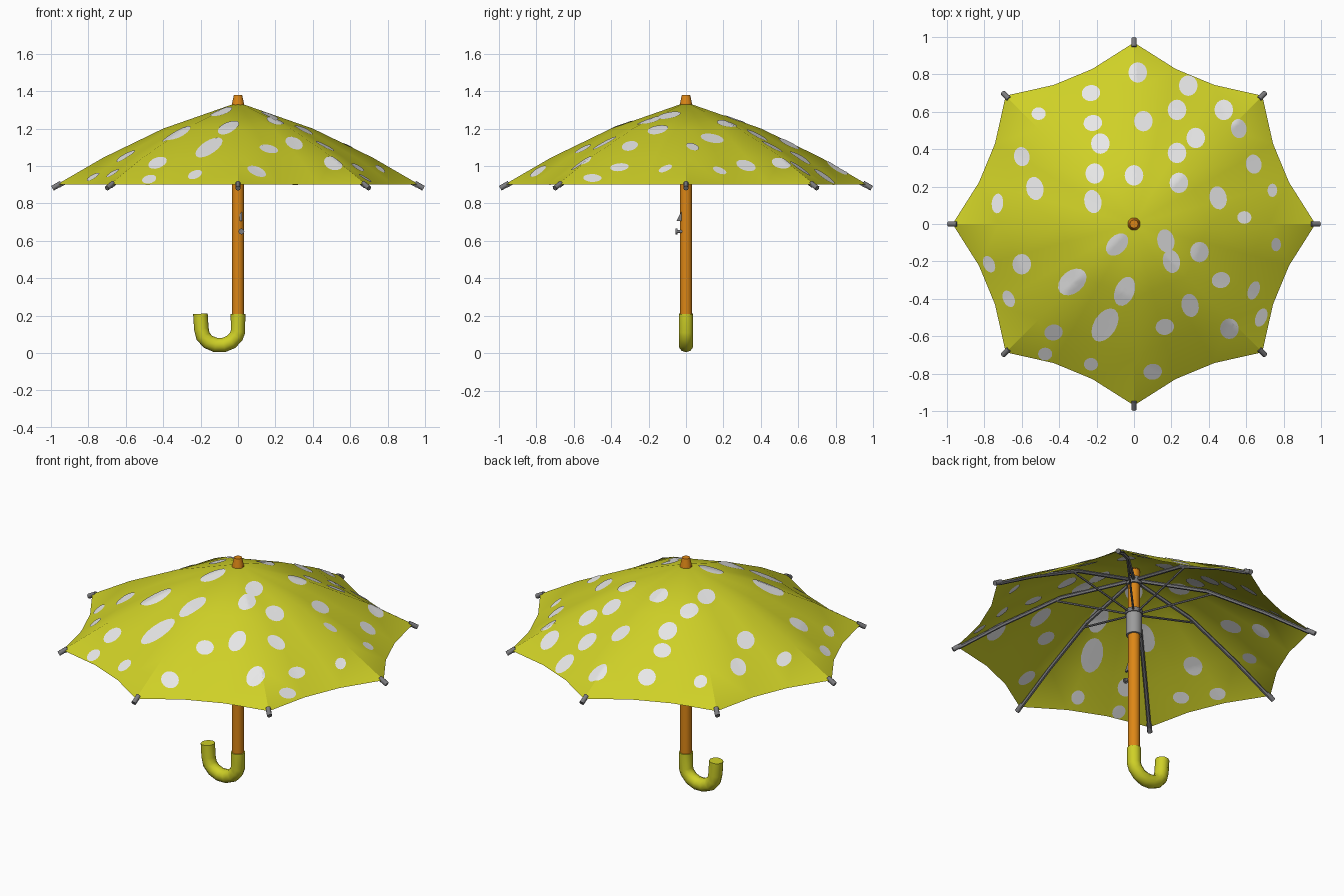
import bpy, bmesh, math
from mathutils import Vector
from mathutils.bvhtree import BVHTree

if "Cube" in bpy.data.objects:
    bpy.data.objects.remove(bpy.data.objects["Cube"])


def mat(name, r, g, b):
    m = bpy.data.materials.new(name)
    m.diffuse_color = (r, g, b, 1)
    m.use_nodes = True
    m.node_tree.nodes["Principled BSDF"].inputs["Base Color"].default_value = m.diffuse_color
    return m


YELLOW = mat("yellow_fabric", 0.62, 0.63, 0.02)
WHITE = mat("white_dots", 0.80, 0.80, 0.80)
ORANGE = mat("orange_wood", 0.72, 0.24, 0.008)
GREY = mat("grey_metal", 0.20, 0.20, 0.21)
LIGHT = mat("light_grey_metal", 0.33, 0.33, 0.33)


def finish(ob, material, angle=35):
    ob.data.materials.clear()
    ob.data.materials.append(material)
    bpy.ops.object.select_all(action='DESELECT')
    ob.select_set(True)
    bpy.context.view_layer.objects.active = ob
    bpy.ops.object.shade_smooth_by_angle(angle=math.radians(angle))
    return ob


def from_bmesh(name, bm, material, angle=35):
    me = bpy.data.meshes.new(name)
    bm.to_mesh(me)
    ob = bpy.data.objects.new(name, me)
    bpy.context.collection.objects.link(ob)
    return finish(ob, material, angle)


def tube(name, pts, radius, material, res=2, kind='POLY'):
    cu = bpy.data.curves.new(name, 'CURVE')
    cu.dimensions = '3D'
    cu.bevel_depth = radius
    cu.bevel_resolution = res
    cu.use_fill_caps = True
    sp = cu.splines.new('POLY')
    sp.points.add(len(pts) - 1)
    for p, co in zip(sp.points, pts):
        p.co = (*co, 1)
    ob = bpy.data.objects.new(name, cu)
    bpy.context.collection.objects.link(ob)
    bpy.ops.object.select_all(action='DESELECT')
    ob.select_set(True)
    bpy.context.view_layer.objects.active = ob
    bpy.ops.object.convert(target='MESH')
    return finish(bpy.context.view_layer.objects.active, material, 50)


def cone(name, r1, r2, z1, z2, material, x=0, y=0, seg=20):
    bpy.ops.mesh.primitive_cone_add(vertices=seg, radius1=r1, radius2=r2,
                                    depth=z2 - z1, location=(x, y, (z1 + z2) / 2))
    ob = bpy.context.object
    ob.name = name
    return finish(ob, material)


def polar(r, a, z):
    return (r * math.cos(a), r * math.sin(a), z)


# Canopy: eight gores of three panels, scalloped between the ribs
RINGS = [(0.40, 1.20, 0.925), (0.72, 1.045, 0.91), (0.97, 0.90, 0.885)]
bm = bmesh.new()
apex = bm.verts.new((0, 0, 1.34))
rings = [[bm.verts.new(polar(r * (1 if i % 3 == 0 else f), math.radians(15 * i), z))
          for i in range(24)] for r, z, f in RINGS]
for i in range(24):
    j = (i + 1) % 24
    bm.faces.new((apex, rings[0][i], rings[0][j]))
    for a, b in zip(rings, rings[1:]):
        bm.faces.new((a[i], b[i], b[j], a[j]))
bmesh.ops.triangulate(bm, faces=bm.faces[:])
surface = BVHTree.FromBMesh(bm)
from_bmesh("canopy", bm, YELLOW, 30)
bm.free()

# Dots: (half width, half height, tilt in degrees): plan positions
DOTS = {
    (0.050, 0.055, 0): [(.02, .81), (.29, .74), (.05, .55), (.23, .61), (.33, .46),
                        (-.18, .43), (.23, .38), (-.21, .27), (0, .26), (.24, .22),
                        (.35, -.15), (-.60, -.215), (.51, -.56), (.48, .61)],
    (0.050, 0.043, 10): [(-.23, .70), (-.22, .54), (.165, -.55), (-.43, -.58),
                         (.465, -.30), (.10, -.79)],
    (0.038, 0.034, 0): [(-.51, .59), (.59, .035), (-.475, -.695), (-.23, -.75)],
    (0.042, 0.052, 10): [(-.60, .36), (.56, .51), (.64, .32)],
    (0.046, 0.063, 12): [(-.53, .19), (-.22, .12), (.45, .14), (.17, -.09),
                         (.20, -.20), (.30, -.435)],
    (0.031, 0.053, -5): [(-.73, .11)],
    (0.026, 0.036, 0): [(.74, .18), (.76, -.11)],
    (0.030, 0.052, -22): [(.64, -.355), (.68, -.50)],
    (0.030, 0.047, 25): [(-.775, -.215), (-.67, -.40)],
    (0.048, 0.070, -45): [(-.09, -.11)],
    (0.052, 0.082, -22): [(-.05, -.36)],
    (0.060, 0.098, -32): [(-.155, -.54)],
    (0.060, 0.086, -50): [(-.33, -.31)],
}


def on_canopy(x, y, off):
    hit = surface.ray_cast(Vector((x, y, 3)), Vector((0, 0, -1)))[0]
    return Vector((x, y, (hit.z if hit else 0.90) + off))


for name, off in (("dots_outside", 0.004), ("dots_inside", -0.004)):
    bm = bmesh.new()
    for (w, h, tilt), spots in DOTS.items():
        t = math.radians(tilt)
        for x, y in spots:
            def point(s, k):
                u = w * s * math.cos(math.tau * k / 16)
                v = h * s * math.sin(math.tau * k / 16)
                return bm.verts.new(on_canopy(x + u * math.cos(t) - v * math.sin(t),
                                              y + u * math.sin(t) + v * math.cos(t), off))
            mid = point(0, 0)
            loops = [[point(s / 3, k) for k in range(16)] for s in (1, 2, 3)]
            for k in range(16):
                n = (k + 1) % 16
                bm.faces.new((mid, loops[0][k], loops[0][n]))
                for a, b in zip(loops, loops[1:]):
                    bm.faces.new((a[k], b[k], b[n], a[n]))
    if off < 0:
        bmesh.ops.reverse_faces(bm, faces=bm.faces[:])
    from_bmesh(name, bm, WHITE, 30)
    bm.free()

# Shaft, top cap, hub and sliding runner
cone("shaft", 0.032, 0.032, 0.18, 1.335, ORANGE)
cone("top_cap", 0.034, 0.022, 1.325, 1.38, ORANGE)
cone("rib_hub", 0.042, 0.042, 1.235, 1.275, GREY)
cone("runner", 0.043, 0.043, 0.92, 1.05, LIGHT)
cone("runner_collar", 0.048, 0.048, 1.05, 1.075, GREY)

# Ribs, rib tips and stretchers
for i in range(8):
    a = math.radians(45 * i)
    tube(f"rib_{i + 1}", [polar(r, a, z) for r, z in
                          ((0.03, 1.262), (0.40, 1.178), (0.72, 1.025), (0.96, 0.892))],
         0.011, GREY, 1)
    tube(f"rib_tip_{i + 1}", [polar(0.945, a, 0.908), polar(0.992, a, 0.881)], 0.014, GREY)
    tube(f"stretcher_{i + 1}", [polar(0.04, a, 1.06), polar(0.43, a, 1.16)], 0.006, GREY, 1)

# Curved handle
hook = [(0, 0, 0.21), (0, 0, 0.115)]
hook += [(-0.098 + 0.098 * math.cos(q), 0, 0.125 - 0.084 * math.sin(q))
         for q in (math.radians(d) for d in range(25, 170, 26))]
hook += [(-0.196, 0, 0.13), (-0.201, 0, 0.21)]
tube("handle", hook, 0.039, YELLOW, 3)

# Catch lever and button on the front of the shaft
bm = bmesh.new()
side = [[bm.verts.new((x, y, z)) for y, z in ((-0.025, 0.755), (-0.052, 0.705), (-0.025, 0.705))]
        for x in (0.008, 0.022)]
bm.faces.new(side[0])
bm.faces.new(side[1][::-1])
for k in range(3):
    n = (k + 1) % 3
    bm.faces.new((side[0][n], side[0][k], side[1][k], side[1][n]))
bmesh.ops.recalc_face_normals(bm, faces=bm.faces[:])
from_bmesh("catch_lever", bm, GREY)
bm.free()
tube("catch_button_stem", [(0.018, -0.02, 0.65), (0.018, -0.048, 0.65)], 0.008, GREY)
tube("catch_button", [(0.018, -0.045, 0.65), (0.018, -0.055, 0.65)], 0.016, GREY)
